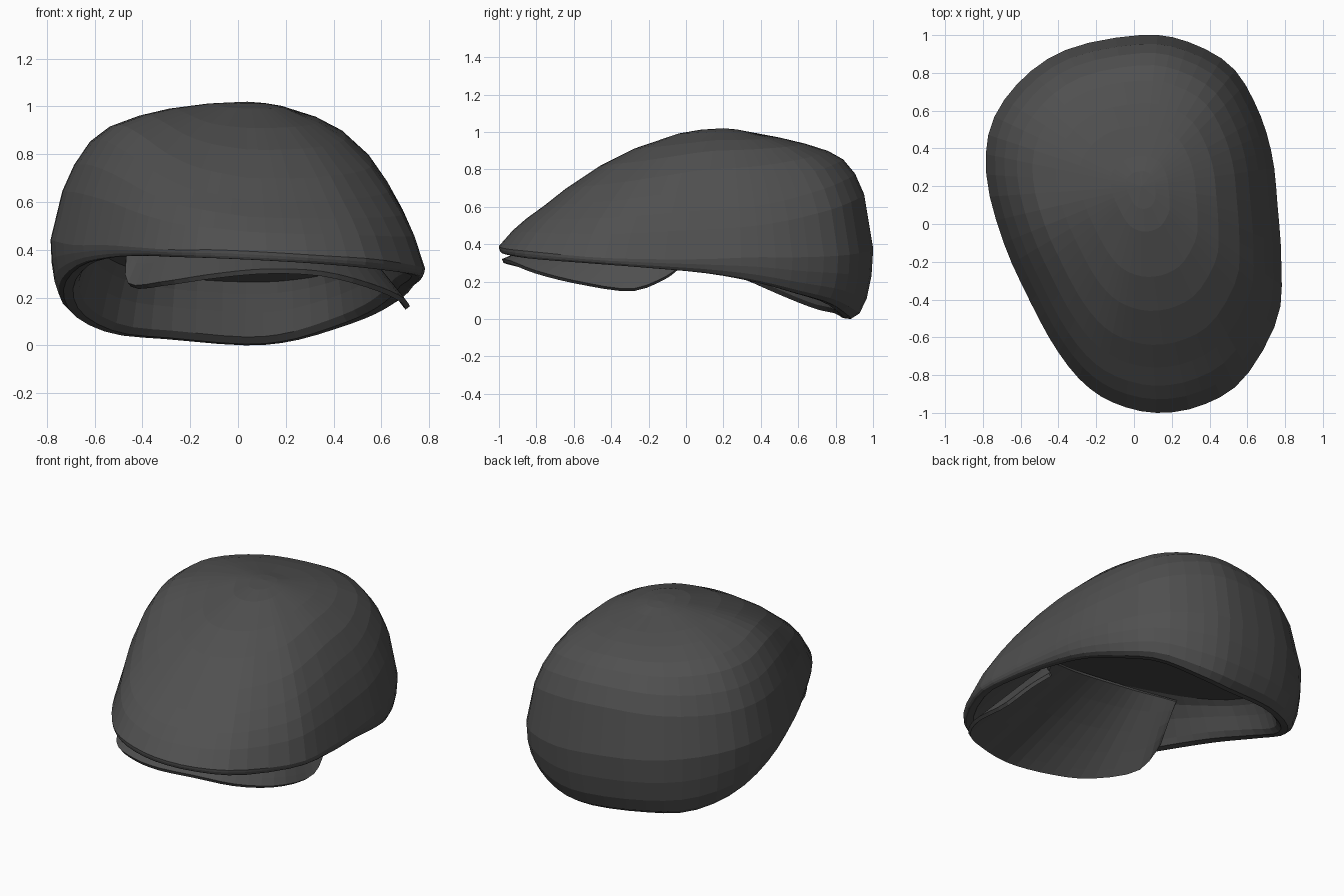
import bpy, bmesh, math
from mathutils import Vector

if "Cube" in bpy.data.objects:
    bpy.data.objects.remove(bpy.data.objects["Cube"])

SEG = 56
CX, CY, TOP = 0.04, 0.2, 1.02

# widest outline of the crown: x, y, height there, rim height, rim inset
OUTLINE = [
    (.03, 1.0, .38, .0, .12), (.27, .97, .36, .02, .11), (.51, .84, .34, .085, .09),
    (.65, .62, .33, .14, .07), (.73, .37, .33, .2, .05), (.76, .1, .32, .245, .04),
    (.78, -.2, .32, .272, .03), (.76, -.5, .33, .295, .03), (.58, -.82, .36, .32, .02),
    (.36, -.96, .375, .34, .02), (.12, -1.0, .39, .355, .015), (-.1, -.95, .4, .365, .015),
    (-.27, -.84, .4, .37, .02), (-.42, -.65, .41, .375, .02), (-.56, -.39, .42, .365, .02),
    (-.69, -.1, .42, .33, .03), (-.78, .24, .44, .24, .05), (-.755, .53, .44, .13, .07),
    (-.59, .77, .42, .05, .08), (-.34, .93, .4, .025, .11)]

# how far the crown has dropped at each fraction of its radius, by direction
T = [.1, .2, .4, .55, .7, .8, .88, .94, 1]
DROP = {
    (0, -1): [.012, .045, .175, .32, .51, .66, .77, .87, 1],
    (0, 1): [.012, .04, .085, .13, .19, .26, .38, .55, 1],
    (-1, 0): [.006, .013, .05, .1, .18, .29, .46, .65, 1],
    (1, 0): [.008, .025, .09, .17, .31, .46, .62, .77, 1]}

# brim: outer edge and the matching inner edge
BRIM_OUT = [(-.47, -.33, .36), (-.45, -.5, .25), (-.3, -.76, .26), (-.1, -.91, .29),
            (.12, -.98, .31), (.35, -.93, .3), (.55, -.8, .25), (.68, -.58, .195),
            (.71, -.3, .155), (.67, -.12, .215), (.6, -.03, .28)]
BRIM_IN = [(-.4, -.1, .51), (-.33, -.16, .54), (-.22, -.23, .57), (-.1, -.27, .585),
           (.06, -.3, .59), (.2, -.3, .58), (.33, -.26, .55), (.43, -.2, .5),
           (.5, -.15, .43), (.55, -.1, .36), (.59, -.03, .29)]


def spline(pts, n, closed):
    """Sample n points along a smooth curve through pts."""
    m, out = len(pts), []
    for i in range(n):
        u = i * m / n if closed else i * (m - 1) / (n - 1)
        k = int(u) if closed else min(int(u), m - 2)
        f = u - k
        pick = lambda j: pts[j % m] if closed else pts[max(0, min(m - 1, j))]
        a, b, c, d = (pick(k + j) for j in (-1, 0, 1, 2))
        out.append([.5 * (2 * q + (r - p) * f + (2 * p - 5 * q + 4 * r - s) * f * f
                          + (3 * q - p - 3 * r + s) * f ** 3)
                    for p, q, r, s in zip(a, b, c, d)])
    return out


def loft(bm, rows, closed):
    """Join rows of points into quads and return the vertex rows."""
    vr = [[bm.verts.new(p) for p in row] for row in rows]
    for a, b in zip(vr, vr[1:]):
        n = len(a)
        for i in range(n if closed else n - 1):
            j = (i + 1) % n
            bm.faces.new((a[i], b[i], b[j], a[j]))
    return vr


def finish(bm, name, mat):
    bmesh.ops.recalc_face_normals(bm, faces=bm.faces)
    me = bpy.data.meshes.new(name)
    bm.to_mesh(me)
    bm.free()
    ob = bpy.data.objects.new(name, me)
    bpy.context.collection.objects.link(ob)
    me.materials.append(mat)
    return ob


def lining_z(y):
    """Height of the tilted flat lining, low at the back."""
    return .265 + .31 * (.8 - y)


cloth = bpy.data.materials.new("charcoal_cloth")
cloth.diffuse_color = (.08, .08, .08, 1)
cloth.use_nodes = True
cloth.node_tree.nodes["Principled BSDF"].inputs["Base Color"].default_value = cloth.diffuse_color

# crown: outer dome, turned-under rim, inner band and lining in one shell
columns = []
for x, y, zm, zr, inset in spline(OUTLINE, SEG, True):
    d = Vector((x - CX, y - CY))
    R = d.length
    d /= R
    fuller = 2.2 * max(0, -d.x) * max(0, -d.y)   # extra volume front left
    drops = [sum(max(0, d.x * k[0] + d.y * k[1]) ** 2 * v[i] for k, v in DROP.items())
             - fuller * t ** 4 * (1 - t) for i, t in enumerate(T)]
    at = lambda r, z: (CX + d.x * r, CY + d.y * r, z)
    col = [at(R * t, TOP - (TOP - zm) * q) for t, q in zip(T, drops)]
    for s in (.25, .5, .75, 1):
        a = s * math.pi / 2
        col.append(at(R - inset * (1 - math.cos(a)), zm - (zm - zr) * math.sin(a)))
    col.append(at(R - inset - .04, zr + .005))
    r0, z0 = R - inset - .065, zr + .035
    col.append(at(r0, z0))
    r1 = R * (.75 - .3 * max(0, -d.y) ** 2)
    z1 = lining_z(CY + d.y * r1)
    for s in (.33, .67, 1):
        col.append(at(r0 + (r1 - r0) * s, z0 + (z1 - z0) * s + .03 * math.sin(math.pi * s)))
    col.append(at(r1 * .5, lining_z(CY + d.y * r1 * .5)))
    columns.append(col)
bm = bmesh.new()
rows = loft(bm, list(zip(*columns)), True)
for row, z in ((rows[0], TOP), (rows[-1], lining_z(CY))):
    tip = bm.verts.new((CX, CY, z))
    for i in range(SEG):
        bm.faces.new((tip, row[i], row[(i + 1) % SEG]))
finish(bm, "crown", cloth)

# brim: a curved plate running from under the crown front up to the lining
outer, inner = spline(BRIM_OUT, 33, False), spline(BRIM_IN, 33, False)
bm = bmesh.new()
loft(bm, [[Vector(o).lerp(Vector(i), s) for o, i in zip(outer, inner)]
          for s in (0, .1, .3, .55, .8, 1)], False)
brim = finish(bm, "brim", cloth)
solid = brim.modifiers.new("thickness", 'SOLIDIFY')
solid.thickness = .022
solid.offset = 0
